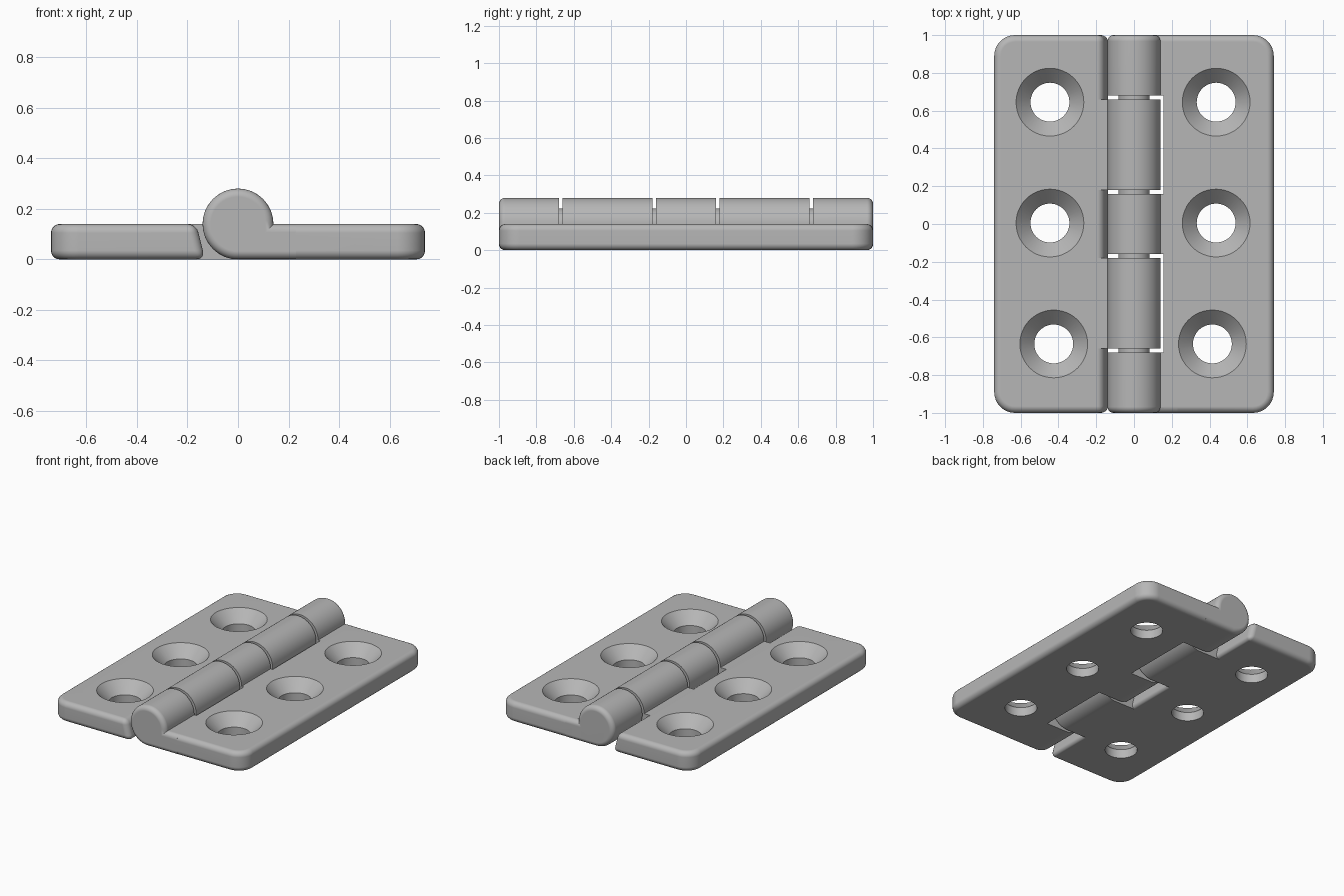
import bpy, bmesh, math

if "Cube" in bpy.data.objects:
    bpy.data.objects.remove(bpy.data.objects["Cube"])

T = 0.14          # leaf thickness, also barrel radius and barrel centre height
ROUND = 0.035     # edge rounding

steel = bpy.data.materials.new("grey_metal")
steel.diffuse_color = (0.47, 0.47, 0.47, 1)
steel.use_nodes = True
steel.node_tree.nodes["Principled BSDF"].inputs["Base Color"].default_value = steel.diffuse_color


def finish(bm, name):
    bmesh.ops.recalc_face_normals(bm, faces=bm.faces)
    mesh = bpy.data.meshes.new(name)
    bm.to_mesh(mesh)
    bm.free()
    obj = bpy.data.objects.new(name, mesh)
    bpy.context.collection.objects.link(obj)
    mesh.materials.append(steel)
    return obj


def activate(obj):
    bpy.ops.object.select_all(action='DESELECT')
    obj.select_set(True)
    bpy.context.view_layer.objects.active = obj


def combine(obj, other, operation):
    activate(obj)
    mod = obj.modifiers.new("combine", 'BOOLEAN')
    mod.operation, mod.solver, mod.object = operation, 'EXACT', other
    bpy.ops.object.modifier_apply(modifier=mod.name)
    bpy.data.objects.remove(other)


def smooth(obj):
    activate(obj)
    bpy.ops.object.shade_smooth_by_angle(angle=math.radians(32))
    mod = obj.modifiers.new("even_shading", 'WEIGHTED_NORMAL')
    mod.keep_sharp = True


def prism(bm, points):
    """Extrude an (x, z) outline from y=0 to y=1; ends are scaled later."""
    a = [bm.verts.new((x, 0, z)) for x, z in points]
    b = [bm.verts.new((x, 1, z)) for x, z in points]
    bm.faces.new(a)
    bm.faces.new(b)
    n = len(a)
    for i in range(n):
        bm.faces.new((a[i], a[(i + 1) % n], b[(i + 1) % n], b[i]))


def leaf_plate(name, side, inner_top, inner_bottom, round_inner):
    """Rounded plate; side is -1 for left and 1 for right."""
    bm = bmesh.new()
    prism(bm, [(side * 0.74, 0), (side * 0.74, T),
               (side * inner_top, T), (side * inner_bottom, 0)])
    for v in bm.verts:
        v.co.y = v.co.y * 2 - 1
    bmesh.ops.recalc_face_normals(bm, faces=bm.faces)
    # plan corners
    corners = [e for e in bm.edges
               if all(abs(abs(v.co.x) - 0.74) < 1e-4 for v in e.verts)
               and abs(e.verts[0].co.z - e.verts[1].co.z) > 0.1]
    bmesh.ops.bevel(bm, geom=corners, offset=0.11, offset_type='OFFSET',
                    segments=8, profile=0.5, affect='EDGES')
    # rim
    rim = []
    for e in bm.edges:
        level = abs(e.verts[0].co.z - e.verts[1].co.z) < 1e-4
        inner = all(abs(v.co.x) < 0.25 for v in e.verts)
        if (level and not inner) or (inner and round_inner):
            rim.append(e)
    bmesh.ops.bevel(bm, geom=rim, offset=ROUND, offset_type='OFFSET',
                    segments=5, profile=0.5, affect='EDGES')
    return finish(bm, name)


def knuckle(side, y0, y1):
    """Barrel section with a web running into its leaf."""
    e = 0.0005
    steps = 42
    pts = [(T * math.cos(1.5 * math.pi * i / steps),
            T + T * math.sin(1.5 * math.pi * i / steps)) for i in range(steps + 1)]
    pts[0] = (T, T - e)
    pts[-1] = (0, e)
    pts += [(0.23, e), (0.23, T - e)]
    bm = bmesh.new()
    prism(bm, [(side * x, z) for x, z in pts])
    for v in bm.verts:
        v.co.y = y0 + v.co.y * (y1 - y0)
    bmesh.ops.recalc_face_normals(bm, faces=bm.faces)
    # only the exposed outer end is rounded
    ends = [ed for ed in bm.edges
            if all(abs(abs(v.co.y) - 1) < 1e-4 for v in ed.verts)
            and not all(abs(v.co.x) > 0.22 for v in ed.verts)]
    if ends:
        bmesh.ops.bevel(bm, geom=ends, offset=ROUND - 0.003, offset_type='OFFSET',
                        segments=5, profile=0.5, affect='EDGES')
    return finish(bm, "knuckle")


def screw_hole(x, y):
    """Countersunk hole cutter, a turned profile."""
    bm = bmesh.new()
    n = 48
    rings = []
    for r, z in ((0.103, -0.1), (0.103, 0.062), (0.201, 0.162)):
        rings.append([bm.verts.new((x + r * math.cos(2 * math.pi * i / n),
                                    y + r * math.sin(2 * math.pi * i / n), z))
                      for i in range(n)])
    bm.faces.new(rings[0])
    bm.faces.new(rings[-1])
    for a, b in zip(rings, rings[1:]):
        for i in range(n):
            j = (i + 1) % n
            bm.faces.new((a[i], a[j], b[j], b[i]))
    obj = finish(bm, "hole_cutter")
    obj.hide_render = True
    return obj


# the two leaves with their knuckles and screw holes
left = leaf_plate("left_leaf", -1, 0.165, 0.13, True)
right = leaf_plate("right_leaf", 1, 0.157, 0.157, False)
for leaf, side, spans, holes in (
        (left, -1, ((-0.66, -0.18), (0.18, 0.66)),
         ((-0.445, 0.645), (-0.445, 0.005), (-0.425, -0.635))),
        (right, 1, ((-1, -0.68), (-0.16, 0.16), (0.68, 1)),
         ((0.435, 0.645), (0.435, 0.005), (0.415, -0.635)))):
    for y0, y1 in spans:
        combine(leaf, knuckle(side, y0, y1), 'UNION')
    for x, y in holes:
        combine(leaf, screw_hole(x, y), 'DIFFERENCE')
    smooth(leaf)

# hinge pin, visible in the gaps between knuckles
bpy.ops.mesh.primitive_cylinder_add(vertices=40, radius=0.083, depth=1.7,
                                    location=(0, 0, T),
                                    rotation=(math.pi / 2, 0, 0))
pin = bpy.context.object
pin.name = "hinge_pin"
pin.data.materials.append(steel)
smooth(pin)
